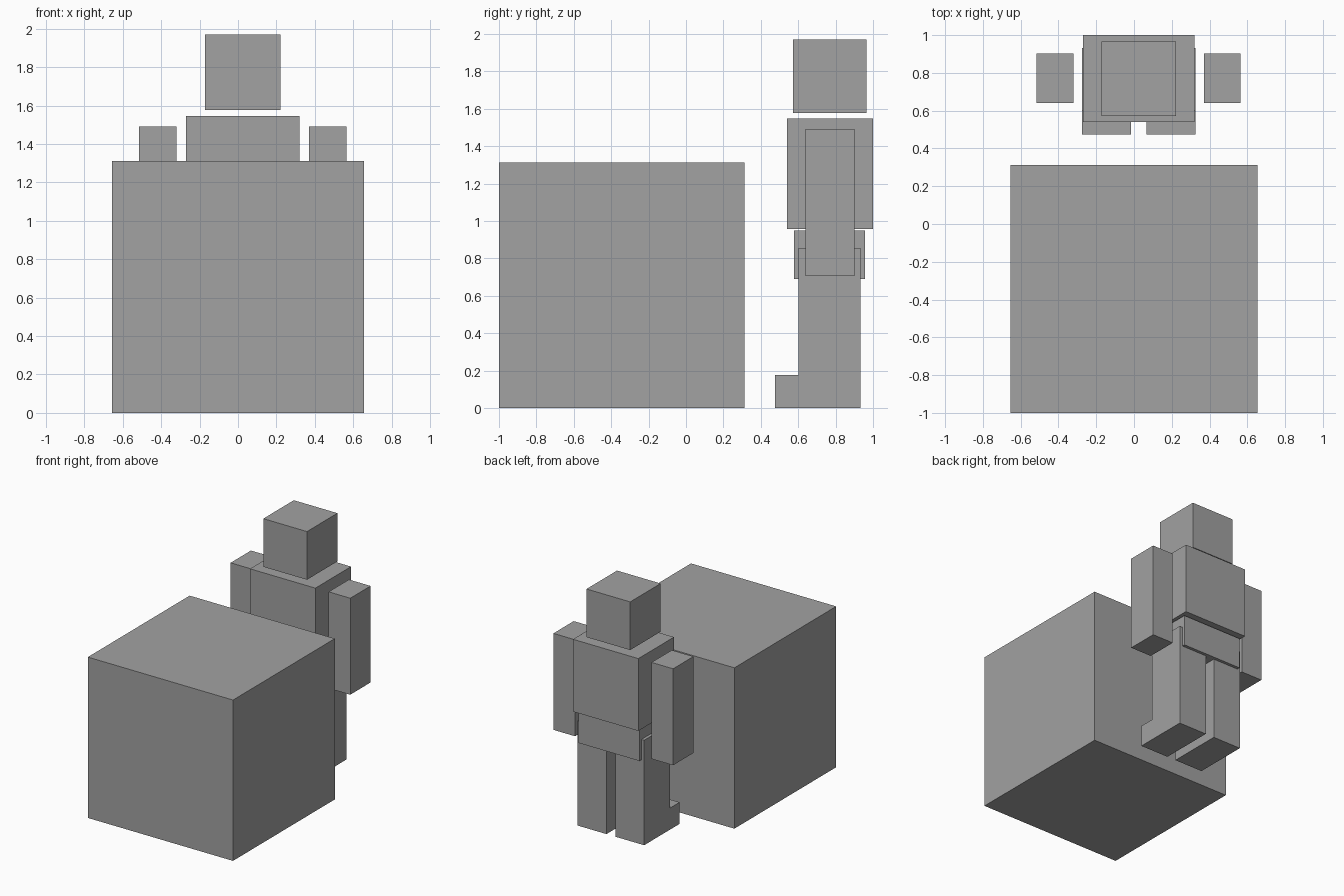
import bpy
import bmesh

if "Cube" in bpy.data.objects:
    bpy.data.objects.remove(bpy.data.objects["Cube"])

grey = bpy.data.materials.new("stone_grey")
grey.diffuse_color = (0.36, 0.36, 0.36, 1.0)
grey.use_nodes = True
grey.node_tree.nodes["Principled BSDF"].inputs["Base Color"].default_value = grey.diffuse_color


def extrude_x(name, profile, x0, x1):
    """Extrude a (y, z) profile along x from x0 to x1."""
    bm = bmesh.new()
    face = bm.faces.new([bm.verts.new((x0, y, z)) for y, z in profile])
    ext = bmesh.ops.extrude_face_region(bm, geom=[face])
    verts = [v for v in ext["geom"] if isinstance(v, bmesh.types.BMVert)]
    bmesh.ops.translate(bm, verts=verts, vec=(x1 - x0, 0, 0))
    bmesh.ops.recalc_face_normals(bm, faces=bm.faces)
    mesh = bpy.data.meshes.new(name)
    bm.to_mesh(mesh)
    bm.free()
    mesh.materials.append(grey)
    obj = bpy.data.objects.new(name, mesh)
    bpy.context.collection.objects.link(obj)
    return obj


def box(name, x, y, z):
    """Box from (min, max) ranges on each axis."""
    profile = [(y[0], z[0]), (y[1], z[0]), (y[1], z[1]), (y[0], z[1])]
    return extrude_x(name, profile, *x)


# Large block in front of the figure
box("large_block", (-0.655, 0.655), (-1.0, 0.312), (0.0, 1.312))

# Figure body
box("head", (-0.172, 0.222), (0.572, 0.965), (1.577, 1.97))
box("torso", (-0.27, 0.32), (0.54, 1.0), (0.957, 1.547))
box("hips", (-0.25, 0.30), (0.577, 0.957), (0.69, 0.948))

# Limbs, mirrored about the figure's own centre line
CENTRE = 0.025
leg_profile = [(0.475, 0.0), (0.932, 0.0), (0.932, 0.856),
               (0.602, 0.856), (0.602, 0.176), (0.475, 0.176)]
for side, s in (("left", -1), ("right", 1)):
    arm_x = sorted((CENTRE + s * 0.345, CENTRE + s * 0.54))
    box(side + "_arm", arm_x, (0.64, 0.902), (0.705, 1.492))
    leg_x = sorted((CENTRE + s * 0.04, CENTRE + s * 0.30))
    extrude_x(side + "_leg", leg_profile, *leg_x)
